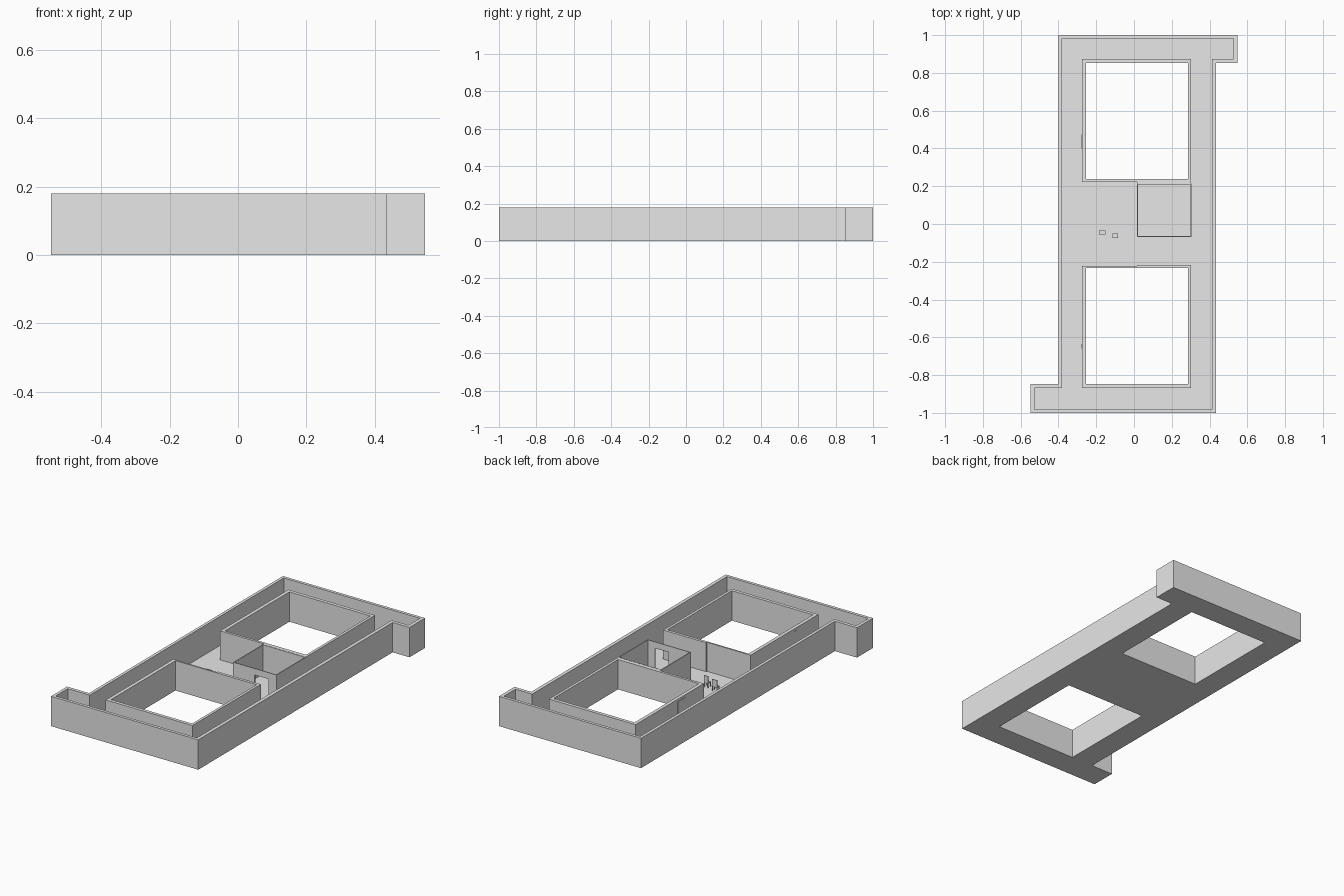
import bpy
import bmesh

cube = bpy.data.objects.get("Cube")
if cube:
    bpy.data.objects.remove(cube, do_unlink=True)

grey = bpy.data.materials.new("plain_grey")
grey.use_nodes = True
grey.diffuse_color = (0.8, 0.8, 0.8, 1)
grey.node_tree.nodes["Principled BSDF"].inputs["Base Color"].default_value = (0.8, 0.8, 0.8, 1)

HEIGHT = 0.18
FLOOR = 0.005


def rect(x0, x1, y0, y1):
    return [(x0, y0), (x1, y0), (x1, y1), (x0, y1)]


def add_slab(bm, loops, z0, z1):
    """Upright solid from an outline followed by any holes."""
    caps = ([], [])
    for loop in loops:
        rings = [[bm.verts.new((x, y, z)) for x, y in loop] for z in (z0, z1)]
        n = len(loop)
        for i in range(n):
            j = (i + 1) % n
            bm.faces.new((rings[0][i], rings[0][j], rings[1][j], rings[1][i]))
            for ring, cap in zip(rings, caps):
                cap.append(bm.edges.get((ring[i], ring[j])))
    for cap in caps:
        bmesh.ops.triangle_fill(bm, edges=cap, use_beauty=True, normal=(0, 0, 1))


def build(name, slabs):
    bm = bmesh.new()
    for loops, z0, z1 in slabs:
        add_slab(bm, loops, z0, z1)
    bmesh.ops.recalc_face_normals(bm, faces=bm.faces)
    mesh = bpy.data.meshes.new(name)
    bm.to_mesh(mesh)
    bm.free()
    mesh.materials.append(grey)
    obj = bpy.data.objects.new(name, mesh)
    bpy.context.collection.objects.link(obj)
    return obj


# Outer wall with an arm at two opposite corners
outer = [(-0.4, 1), (0.547, 1), (0.547, 0.852), (0.435, 0.852),
         (0.435, -1), (-0.547, -1), (-0.547, -0.847), (-0.4, -0.847)]
inner = [(-0.382, 0.982), (0.526, 0.982), (0.526, 0.873), (0.414, 0.873),
         (0.414, -0.982), (-0.528, -0.982), (-0.528, -0.867), (-0.382, -0.867)]
build("outer_wall", [([outer, inner], 0, HEIGHT)])

# Courtyard walls, each with a small step facing the hall
back_outer = [(-0.275, 0.873), (-0.275, 0.223), (0.017, 0.223),
              (0.017, 0.215), (0.303, 0.215), (0.303, 0.873)]
front_outer = [(-0.275, -0.867), (-0.275, -0.223), (0.017, -0.223),
               (0.017, -0.216), (0.303, -0.216), (0.303, -0.867)]
build("back_courtyard_wall",
      [([back_outer, rect(-0.254, 0.287, 0.238, 0.852)], 0, HEIGHT)])
build("front_courtyard_wall",
      [([front_outer, rect(-0.254, 0.287, -0.847, -0.233)], 0, HEIGHT)])

# Corridor floor between the walls
build("floor", [([inner, back_outer, front_outer], 0, FLOOR)])

# Thin-walled room with a doorway on its front side
T = 0.005
X0, X1, Y0, Y1 = 0.016, 0.304, -0.069, 0.214
DOOR_L, DOOR_R = 0.16, 0.252
room = [(DOOR_L, Y0), (X0, Y0), (X0, Y1), (X1, Y1), (X1, Y0), (DOOR_R, Y0),
        (DOOR_R, Y0 + T), (X1 - T, Y0 + T), (X1 - T, Y1 - T),
        (X0 + T, Y1 - T), (X0 + T, Y0 + T), (DOOR_L, Y0 + T)]
build("room_walls", [([room], FLOOR, HEIGHT),
                     ([rect(DOOR_L, DOOR_R, Y0, Y0 + T)], 0.142, HEIGHT)])

# Thin wall panels on the courtyard walls
build("back_wall_panel", [([rect(-0.278, -0.275, 0.4, 0.475)], 0.08, 0.165)])
build("front_wall_panel", [([rect(-0.277, -0.275, -0.66, -0.635)], 0.08, 0.165)])


# Two small chairs in the hall
def chair(name, cx, cy, w, d):
    x0, x1, y0, y1 = cx - w / 2, cx + w / 2, cy - d / 2, cy + d / 2
    leg = 0.004
    parts = [([rect(x0, x1, y0, y1)], 0.03, 0.036),
             ([rect(x0, x1, y1 - leg, y1)], 0.036, 0.075)]
    for x in (x0, x1 - leg):
        for y in (y0, y1 - leg):
            parts.append(([rect(x, x + leg, y, y + leg)], FLOOR, 0.03))
    build(name, parts)


chair("left_chair", -0.1, -0.062, 0.028, 0.026)
chair("right_chair", -0.167, -0.045, 0.034, 0.022)
